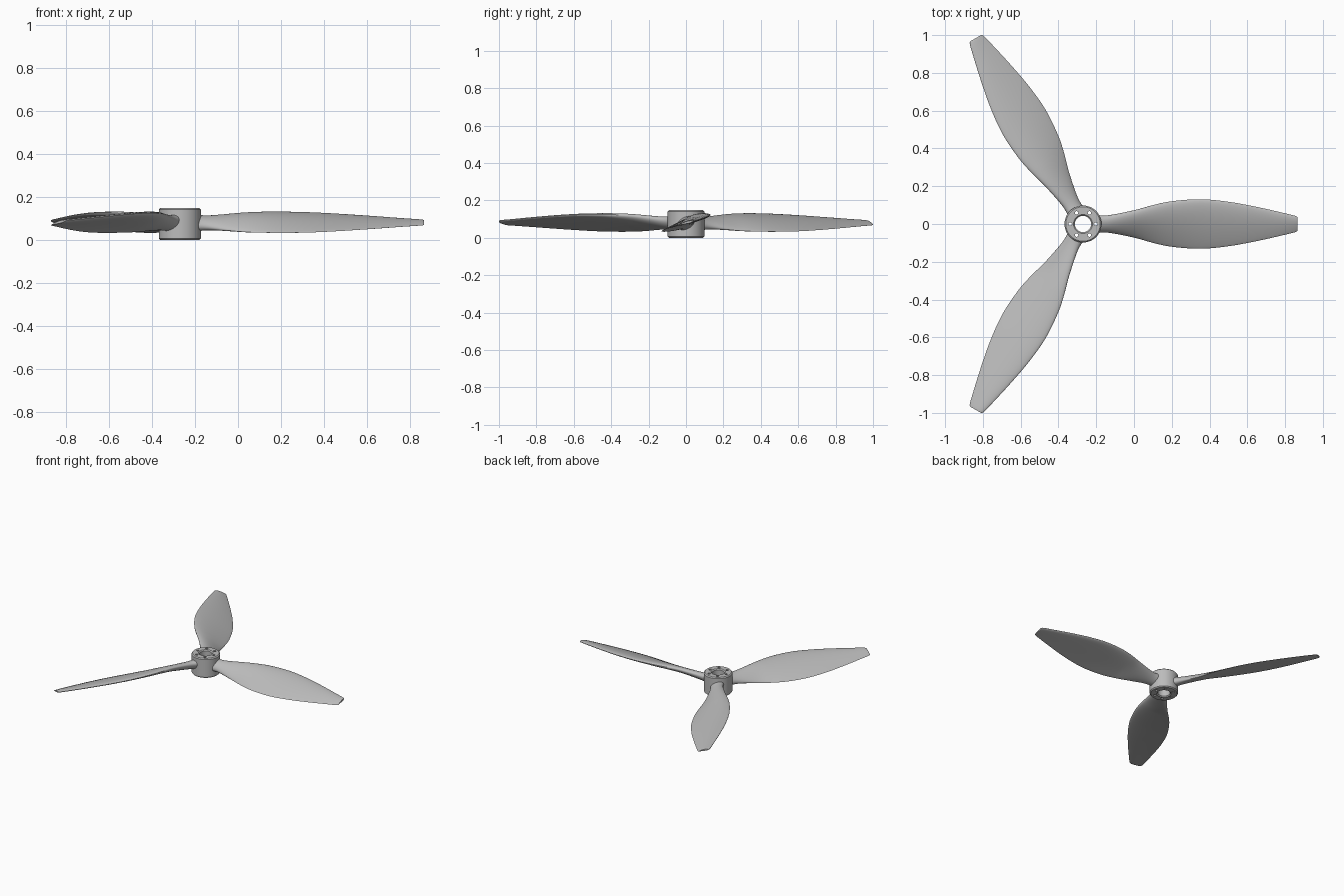
import bpy, bmesh
from math import sin, cos, pi, radians
from mathutils import Vector, Matrix

if "Cube" in bpy.data.objects:
    bpy.data.objects.remove(bpy.data.objects["Cube"], do_unlink=True)

HUB = Vector((-0.27, 0, 0))
HUB_HEIGHT = 0.148

metal = bpy.data.materials.new("plain grey metal")
metal.use_nodes = True
GREY = (0.5, 0.5, 0.5, 1)
metal.diffuse_color = GREY
metal.node_tree.nodes["Principled BSDF"].inputs["Base Color"].default_value = GREY


def make_object(name, bm):
    bmesh.ops.recalc_face_normals(bm, faces=bm.faces)
    mesh = bpy.data.meshes.new(name)
    bm.to_mesh(mesh)
    bm.free()
    mesh.materials.append(metal)
    obj = bpy.data.objects.new(name, mesh)
    obj.location = HUB
    bpy.context.collection.objects.link(obj)
    return obj


def activate(obj):
    bpy.ops.object.select_all(action="DESELECT")
    obj.select_set(True)
    bpy.context.view_layer.objects.active = obj


def bridge(bm, ring_a, ring_b):
    n = len(ring_a)
    for i in range(n):
        j = (i + 1) % n
        bm.faces.new((ring_a[i], ring_a[j], ring_b[j], ring_b[i]))


# Hub: turned sleeve with chamfered rims and a central bore
def make_hub():
    outer, bore, top, c = 0.098, 0.043, HUB_HEIGHT, 0.007
    profile = [(outer - c, 0), (outer, c), (outer, top - c), (outer - c, top),
               (bore + c, top), (bore, top - c), (bore, c), (bore + c, 0)]
    bm = bmesh.new()
    steps = 72
    rings = [[bm.verts.new((r * cos(2 * pi * i / steps), r * sin(2 * pi * i / steps), z))
              for i in range(steps)] for r, z in profile]
    for a, b in zip(rings, rings[1:] + rings[:1]):
        bridge(bm, a, b)
    return make_object("hub", bm)


# Bolt holes: six drilled around the bore
def drill_holes(hub):
    bm = bmesh.new()
    for i in range(6):
        place = Matrix.Rotation(i * pi / 3, 4, "Z") @ Matrix.Translation((0.068, 0, HUB_HEIGHT / 2))
        bmesh.ops.create_cone(bm, cap_ends=True, segments=20, radius1=0.009,
                              radius2=0.009, depth=0.3, matrix=place)
    cutter = make_object("bolt_hole_cutter", bm)
    cutter.hide_render = True
    cut = hub.modifiers.new("bolt_holes", "BOOLEAN")
    cut.operation = "DIFFERENCE"
    cut.object = cutter
    cut.solver = "EXACT"
    activate(hub)
    bpy.ops.object.modifier_apply(modifier=cut.name)
    bpy.data.objects.remove(cutter, do_unlink=True)


# Blade stations: radius, half width, half thickness, pitch in degrees
STATIONS = [Vector(s) for s in (
    (0.085, 0.050, 0.033, 30), (0.14, 0.052, 0.027, 30), (0.27, 0.082, 0.022, 29),
    (0.37, 0.109, 0.020, 24), (0.47, 0.129, 0.018, 21), (0.62, 0.138, 0.015, 18.5),
    (0.77, 0.123, 0.013, 17), (0.92, 0.094, 0.011, 16), (1.06, 0.061, 0.009, 15),
    (1.122, 0.045, 0.008, 15), (1.136, 0.036, 0.006, 15))]


def spline(points, steps):
    ends = [points[0]] + points + [points[-1]]
    for a, b, c, d in zip(ends, ends[1:], ends[2:], ends[3:]):
        for k in range(steps):
            t = k / steps
            yield 0.5 * (2 * b + (c - a) * t + (2 * a - 5 * b + 4 * c - d) * t * t
                         + (3 * b - a - 3 * c + d) * t ** 3)
    yield points[-1]


# Blade: lofted from a thick oval root to a thin twisted airfoil
def make_blade(name, turn):
    bm = bmesh.new()
    rings = []
    sides = 36
    for radius, half, thick, pitch in spline(STATIONS, 5):
        foil = min(1, max(0, (radius - 0.12) / 0.25))
        a = radians(pitch)
        ring = []
        for i in range(sides):
            t = 2 * pi * i / sides
            u = cos(t)
            y = half * u
            z = thick * sin(t) * (1 + 0.5 * foil * (u - 0.2)) + 0.05 * foil * half * (1 - u * u)
            ring.append(bm.verts.new((radius, y * cos(a) - z * sin(a),
                                      0.079 + y * sin(a) + z * cos(a))))
        rings.append(ring)
    for a, b in zip(rings, rings[1:]):
        bridge(bm, a, b)
    bm.faces.new(rings[0])
    bm.faces.new(rings[-1])
    blade = make_object(name, bm)
    blade.rotation_euler.z = turn
    return blade


hub = make_hub()
drill_holes(hub)
blades = [make_blade(f"blade_{i + 1}", i * 2 * pi / 3) for i in range(3)]

for obj in [hub] + blades:
    activate(obj)
    bpy.ops.object.shade_smooth_by_angle(angle=radians(35))
